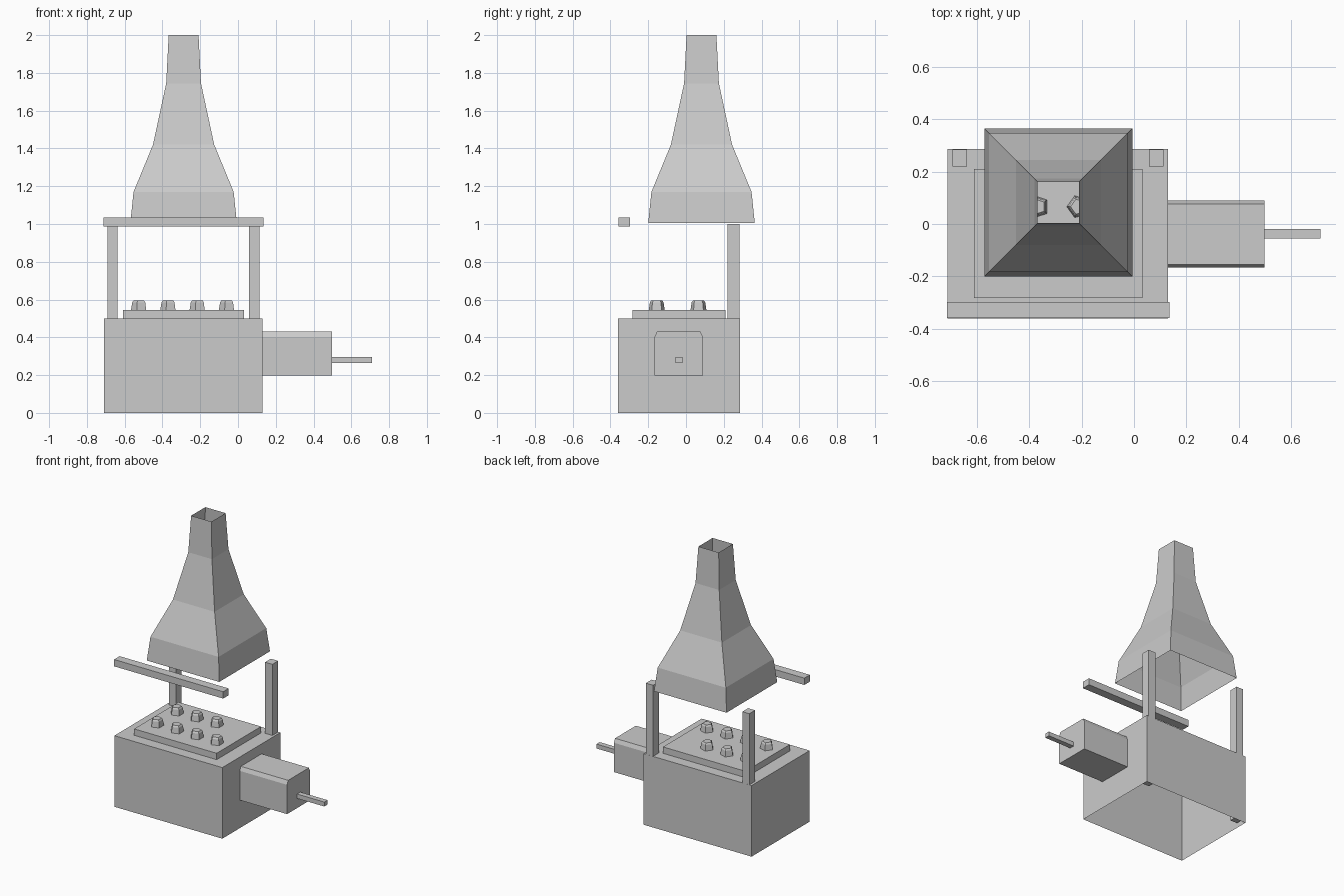
import bpy, bmesh
from math import cos, sin, pi

if "Cube" in bpy.data.objects:
    bpy.data.objects.remove(bpy.data.objects["Cube"])


def loft(name, rings, cap_start=True, cap_end=True):
    """Skin a list of matching point rings into one flat-shaded object."""
    bm = bmesh.new()
    loops = [[bm.verts.new(p) for p in ring] for ring in rings]
    n = len(loops[0])
    for a, b in zip(loops, loops[1:]):
        for i in range(n):
            j = (i + 1) % n
            bm.faces.new((a[i], a[j], b[j], b[i]))
    if cap_start:
        bm.faces.new(loops[0][::-1])
    if cap_end:
        bm.faces.new(loops[-1])
    mesh = bpy.data.meshes.new(name)
    bm.to_mesh(mesh)
    bm.free()
    obj = bpy.data.objects.new(name, mesh)
    bpy.context.collection.objects.link(obj)
    return obj


def rect(x0, x1, y0, y1, z):
    return [(x0, y0, z), (x1, y0, z), (x1, y1, z), (x0, y1, z)]


def box(name, x, y, z, bottom=True):
    return loft(name, [rect(*x, *y, h) for h in z], cap_start=bottom)


# Forge body (open underneath) and raised coal bed
box("forge_body", (-0.71, 0.13), (-0.36, 0.285), (0, 0.5), bottom=False)
box("coal_bed", (-0.61, 0.032), (-0.283, 0.21), (0.5, 0.545))

# Rear posts, running down inside the body, and the front rail
for side, x in (("left", (-0.692, -0.637)), ("right", (0.057, 0.113))):
    box(side + "_post", x, (0.22, 0.284), (0.02, 1.0))
box("front_rail", (-0.713, 0.135), (-0.358, -0.297), (0.986, 1.034))

# Bellows box with narrow chamfers along its top, and its handle
profile = [(-0.166, 0.197), (0.089, 0.197), (0.089, 0.403),
           (0.077, 0.43), (-0.154, 0.43), (-0.166, 0.403)]
loft("bellows_box", [[(x, y, z) for y, z in profile] for x in (0.13, 0.498)])
box("bellows_handle", (0.498, 0.71), (-0.055, -0.019), (0.265, 0.296))

# Tapered square hood, an open thin shell
cx, cy = -0.288, 0.082
hood_profile = [(0.282, 1.005), (0.265, 1.17), (0.162, 1.42), (0.092, 1.745), (0.079, 2.0)]
loft("hood", [rect(cx - h, cx + h, cy - h, cy + h, z) for h, z in hood_profile],
     cap_start=False, cap_end=False)

# Five-sided coals: four in the front row, three in the back row
coal_profile = [(0.045, 0.54), (0.038, 0.585), (0.03, 0.596)]
for row, y, count in (("front", -0.155, 4), ("back", 0.066, 3)):
    for k in range(count):
        x = -0.522 + 0.155 * k
        loft(f"{row}_coal_{k + 1}",
             [[(x + r * cos(pi + i * 2 * pi / 5), y + r * sin(pi + i * 2 * pi / 5), z)
               for i in range(5)] for r, z in coal_profile])
